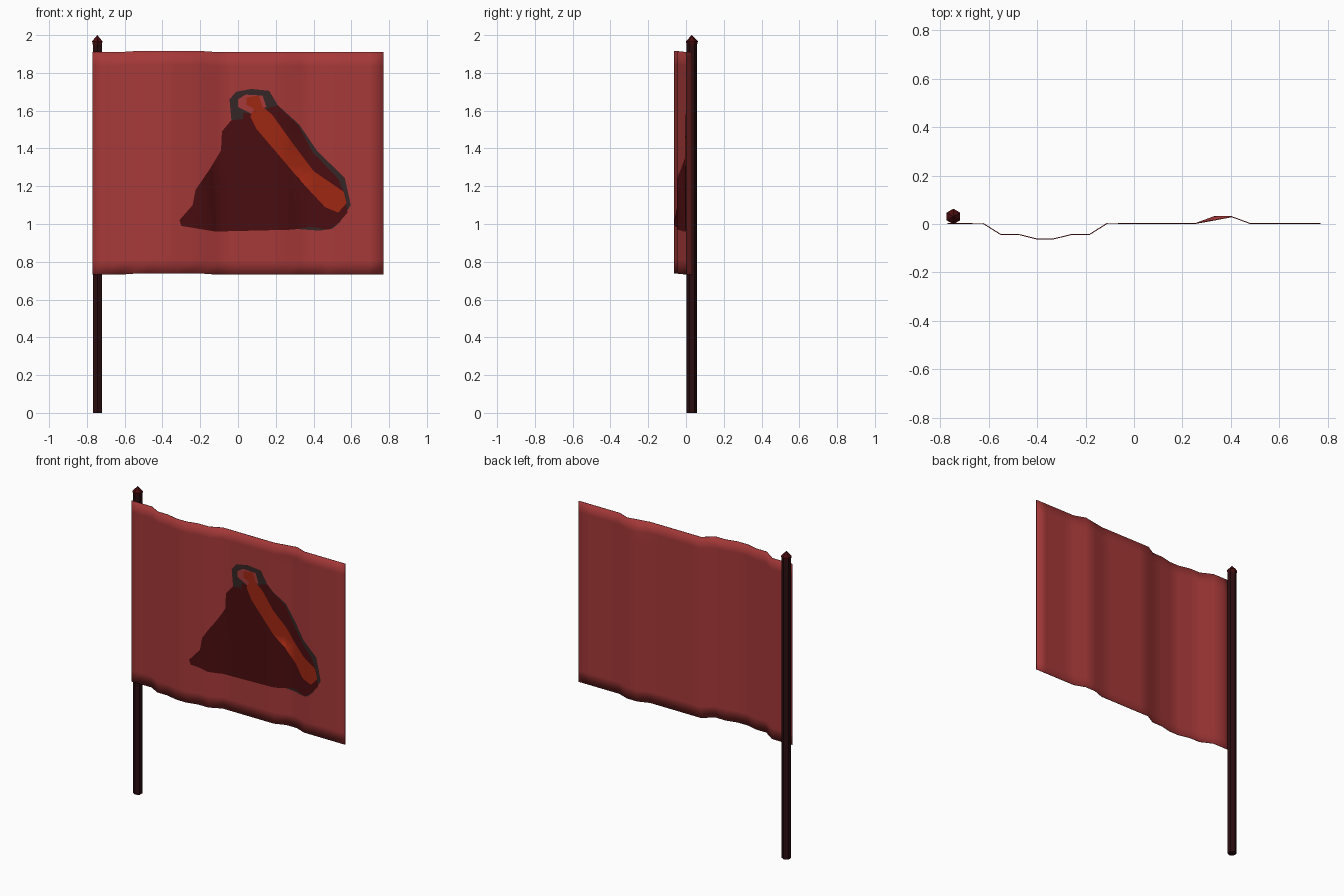
import bpy, bmesh, math
from mathutils import Vector

if "Cube" in bpy.data.objects:
    bpy.data.objects.remove(bpy.data.objects["Cube"])


def material(name, rgb):
    m = bpy.data.materials.new(name)
    m.diffuse_color = (*rgb, 1)
    m.use_nodes = True
    m.node_tree.nodes["Principled BSDF"].inputs["Base Color"].default_value = m.diffuse_color
    return m


RED = material("red cloth", (0.38, 0.04, 0.04))
MAROON = material("dark maroon", (0.068, 0.004, 0.005))
ORANGE = material("burnt orange", (0.34, 0.02, 0.006))
GREY = material("charcoal", (0.035, 0.019, 0.019))
WOOD = material("dark wood", (0.024, 0.004, 0.005))

X0, X1, Z0, Z1 = -0.77, 0.77, 0.732, 1.91
COLS, ROWS = 21, 16
STEP = (X1 - X0) / COLS
# cloth ripple: depth at each column
RIPPLE = [0.003] * 3 + [-0.043, -0.043, -0.061, -0.061, -0.043, -0.043] \
    + [0.003] * 6 + [0.030, 0.030] + [0.003] * 5


def depth(x):
    t = min(max((x - X0) / STEP, 0), COLS - 1e-6)
    i = int(t)
    return RIPPLE[i] + (RIPPLE[i + 1] - RIPPLE[i]) * (t - i)


def finish(bm, name, mat, smooth):
    me = bpy.data.meshes.new(name)
    for f in bm.faces:
        f.smooth = smooth
    bm.to_mesh(me)
    bm.free()
    me.materials.append(mat)
    ob = bpy.data.objects.new(name, me)
    bpy.context.collection.objects.link(ob)
    return ob


# Cloth: rippled grid with a thin solid shell
bm = bmesh.new()
grid = []
for r in range(ROWS + 1):
    row = []
    for c in range(COLS + 1):
        x = X0 + c * STEP
        z = Z0 + (Z1 - Z0) * r / ROWS + (0.005 if 3 <= c <= 8 else 0)
        y = 0.016 if (r == ROWS and c == 15) else RIPPLE[c]
        row.append(bm.verts.new((x, y, z)))
    grid.append(row)
for r in range(ROWS):
    for c in range(COLS):
        bm.faces.new((grid[r][c], grid[r][c + 1], grid[r + 1][c + 1], grid[r + 1][c]))
cloth = finish(bm, "flag_cloth", RED, True)
shell = cloth.modifiers.new("thickness", "SOLIDIFY")
shell.thickness = 0.004
shell.offset = 0


# Painted shapes: outlines cut at the cloth columns and laid on the ripple
def painted(name, outline, mat, layer):
    bm = bmesh.new()
    face = bm.faces.new([bm.verts.new((x, 0, z)) for x, z in outline])
    face.normal_update()
    if face.normal.y > 0:
        face.normal_flip()
    bmesh.ops.triangulate(bm, faces=bm.faces[:])
    for c in range(1, COLS):
        bmesh.ops.bisect_plane(bm, geom=bm.verts[:] + bm.edges[:] + bm.faces[:],
                               plane_co=(X0 + c * STEP, 0, 0), plane_no=(1, 0, 0))
    for v in bm.verts:
        v.co.y = depth(v.co.x) - 0.0025 - 0.0015 * layer
    return finish(bm, name, mat, True)


LEFT = [(-0.30, 0.99), (-0.31, 1.02), (-0.24, 1.10), (-0.225, 1.18), (-0.15, 1.29),
        (-0.09, 1.39), (-0.085, 1.49), (-0.035, 1.55)]

painted("emblem_outline", LEFT + [
    (-0.045, 1.66), (-0.01, 1.70), (0.07, 1.715), (0.165, 1.705), (0.21, 1.63),
    (0.325, 1.525), (0.42, 1.385), (0.565, 1.245), (0.597, 1.10), (0.54, 1.01),
    (0.50, 0.975), (0.43, 0.965), (0.29, 0.975), (-0.12, 0.96)], GREY, 1)

painted("emblem_body", LEFT + [
    (0.025, 1.555), (0.03, 1.59), (0.10, 1.575), (0.165, 1.615), (0.21, 1.628),
    (0.32, 1.52), (0.395, 1.38), (0.53, 1.24), (0.56, 1.17), (0.58, 1.06),
    (0.53, 1.005), (0.48, 0.97), (0.38, 0.985), (0.29, 0.97), (-0.12, 0.96)], MAROON, 2)

painted("emblem_gap", [
    (0.0, 1.62), (0.0, 1.66), (0.04, 1.685), (0.13, 1.68), (0.15, 1.62),
    (0.07, 1.585)], RED, 3)

painted("emblem_stripe", [
    (0.045, 1.67), (0.11, 1.68), (0.13, 1.62), (0.18, 1.58), (0.28, 1.44),
    (0.40, 1.28), (0.56, 1.17), (0.575, 1.11), (0.53, 1.06), (0.46, 1.09),
    (0.33, 1.23), (0.22, 1.36), (0.10, 1.50), (0.065, 1.57), (0.085, 1.61),
    (0.045, 1.63)], ORANGE, 4)


# Six-sided turned parts from (radius, height) rings
def turned(name, rings, mat):
    bm = bmesh.new()
    loops = []
    for rad, z in rings:
        loops.append([bm.verts.new((-0.745 + rad * math.cos(a), 0.031 + rad * math.sin(a), z))
                      for a in (math.pi / 2 + k * math.pi / 3 for k in range(6))])
    for lo, hi in zip(loops, loops[1:]):
        for k in range(6):
            n = (k + 1) % 6
            bm.faces.new((lo[k], lo[n], hi[n], hi[k]))
    bm.faces.new(loops[0][::-1])
    bm.faces.new(loops[-1])
    bmesh.ops.remove_doubles(bm, verts=bm.verts[:], dist=1e-4)
    bmesh.ops.recalc_face_normals(bm, faces=bm.faces[:])
    return finish(bm, name, mat, False)


turned("pole", [(0.0275, 0), (0.0275, 1.95)], WOOD)
turned("finial", [(0.0275, 1.95), (0.032, 1.967), (0.0005, 2.0)], MAROON)
